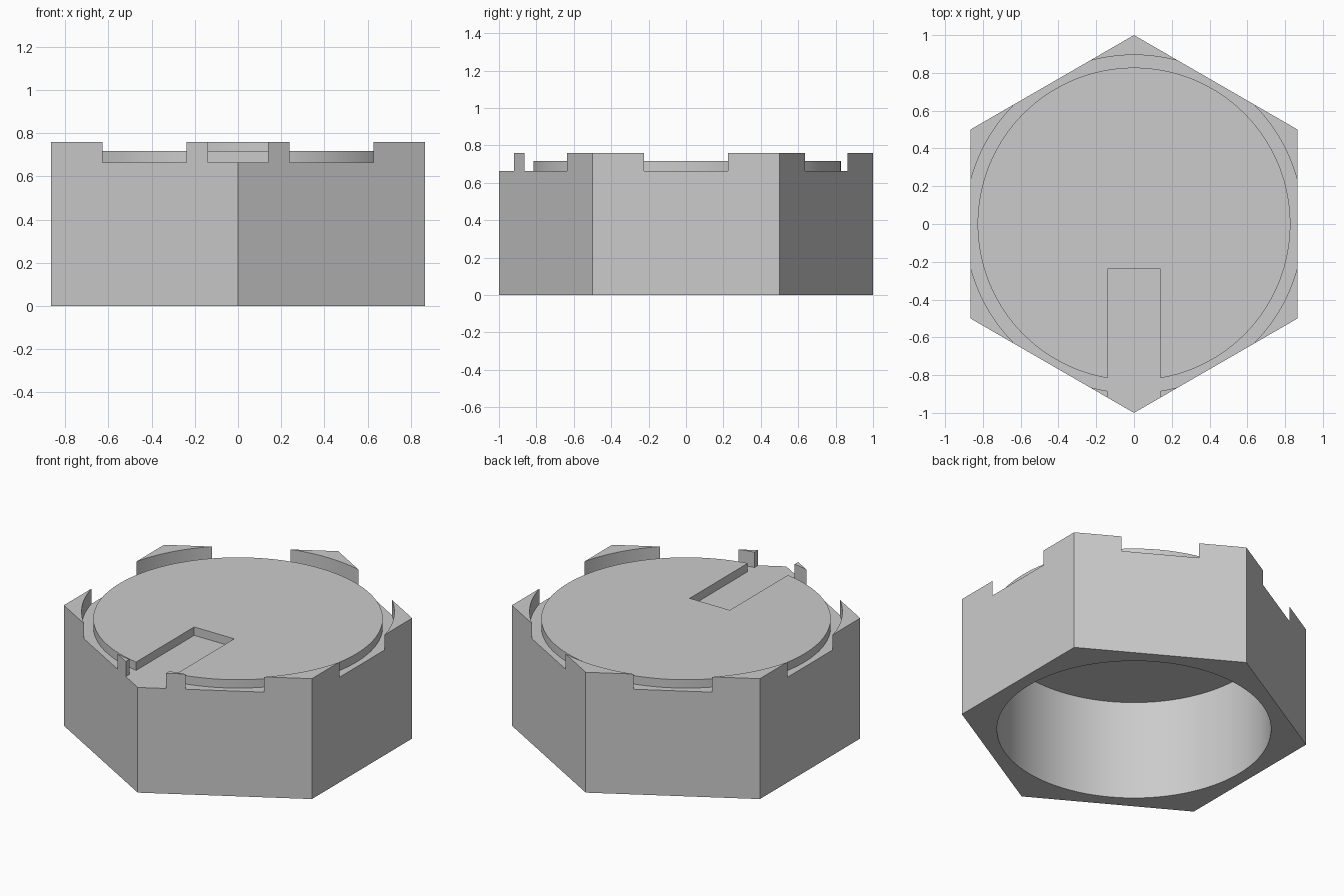
import bpy
import bmesh
import math

if "Cube" in bpy.data.objects:
    bpy.data.objects.remove(bpy.data.objects["Cube"])

HEIGHT = 0.76
GROOVE_Z = 0.664
DISC_Z = 0.717


def finish(bm, name):
    bmesh.ops.recalc_face_normals(bm, faces=bm.faces)
    mesh = bpy.data.meshes.new(name)
    bm.to_mesh(mesh)
    bm.free()
    obj = bpy.data.objects.new(name, mesh)
    bpy.context.collection.objects.link(obj)
    return obj


def lathe(name, profile, sides):
    """Turn an (r, z) outline, from axis to axis, into a closed solid."""
    bm = bmesh.new()
    rings = []
    for r, z in profile:
        rings.append([bm.verts.new((r * math.cos(a), r * math.sin(a), z))
                      for a in (math.pi / 2 + 2 * math.pi * i / sides for i in range(sides))])
    for low, high in zip(rings, rings[1:]):
        for i in range(sides):
            j = (i + 1) % sides
            bm.faces.new((low[i], low[j], high[j], high[i]))
    bm.faces.new(rings[0])
    bm.faces.new(rings[-1])
    return finish(bm, name)


def box(name, x0, x1, y0, y1, z0, z1):
    bm = bmesh.new()
    bmesh.ops.create_cube(bm, size=1)
    for v in bm.verts:
        v.co = (x1 if v.co.x > 0 else x0, y1 if v.co.y > 0 else y0, z1 if v.co.z > 0 else z0)
    return finish(bm, name)


# Hexagonal body
body = lathe("hex_nut_body", [(1, 0), (1, HEIGHT)], 6)

# Recess above the raised disc, with the ring groove around it
recess = lathe("recess_cutter", [(0.828, DISC_Z), (0.828, GROOVE_Z), (0.895, GROOVE_Z), (0.895, 1)], 128)
# The recess outline starts at the disc edge, so its first cap is the disc top
# Round bore from below
bore = lathe("bore_cutter", [(0.784, -0.2), (0.784, 0.63)], 128)
# Pointer slot running out through the front corner
slot = box("slot_cutter", -0.14, 0.14, -1.2, -0.237, GROOVE_Z, 1.1)

for cutter in (recess, bore, slot):
    mod = body.modifiers.new(cutter.name, 'BOOLEAN')
    mod.operation = 'DIFFERENCE'
    mod.solver = 'EXACT'
    mod.object = cutter
    cutter.hide_render = True

# Apply the cuts and clear away the cutters
bpy.context.view_layer.update()
cut = body.evaluated_get(bpy.context.evaluated_depsgraph_get())
mesh = bpy.data.meshes.new_from_object(cut)
body.modifiers.clear()
body.data = mesh
for cutter in (recess, bore, slot):
    bpy.data.objects.remove(cutter)

# Plain grey finish
grey = bpy.data.materials.new("light_grey")
grey.diffuse_color = (0.6, 0.6, 0.6, 1)
grey.use_nodes = True
grey.node_tree.nodes["Principled BSDF"].inputs["Base Color"].default_value = grey.diffuse_color
mesh.materials.clear()
mesh.materials.append(grey)

bpy.ops.object.select_all(action='DESELECT')
body.select_set(True)
bpy.context.view_layer.objects.active = body
bpy.ops.object.shade_smooth_by_angle(angle=math.radians(30))
